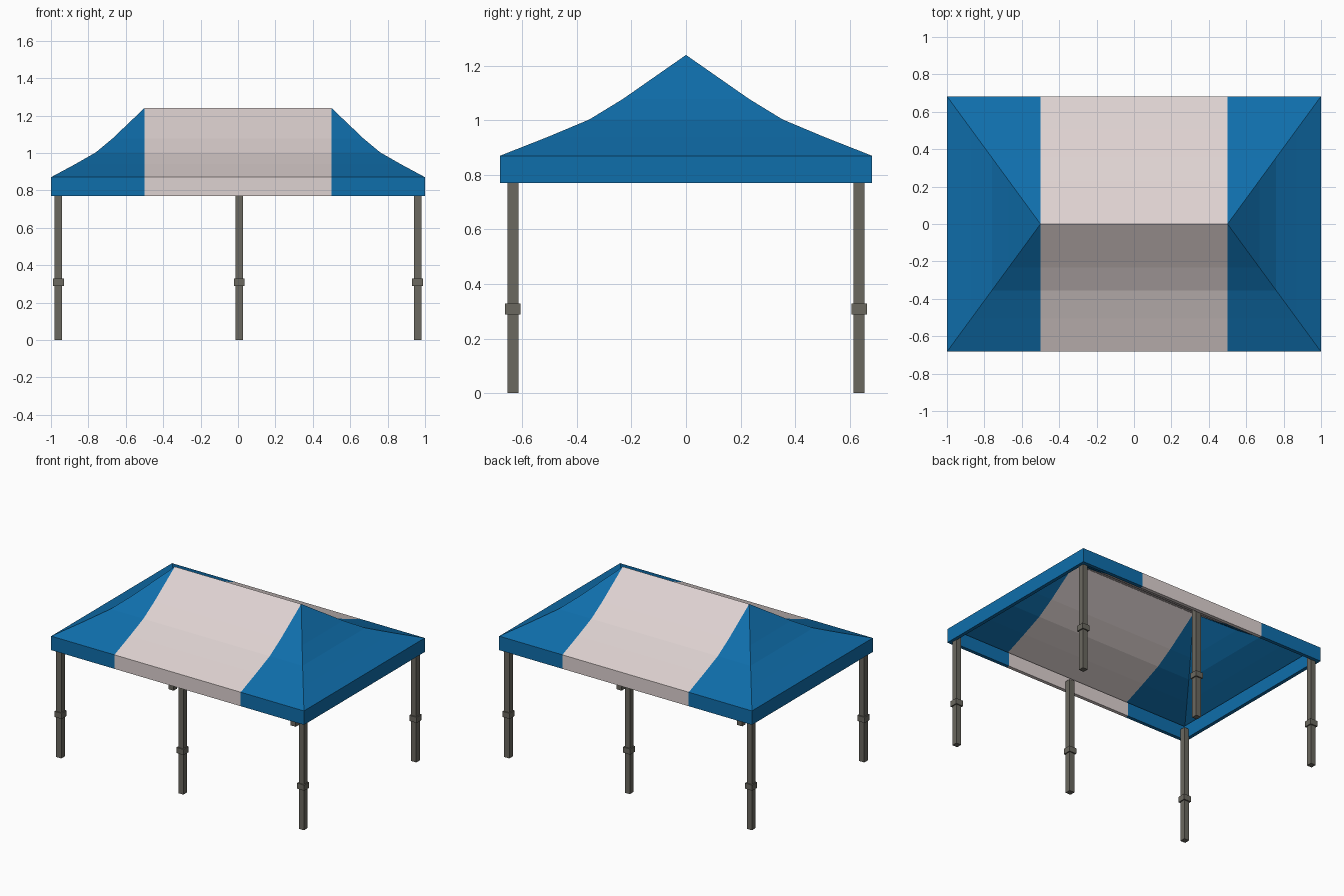
import bpy, bmesh

if "Cube" in bpy.data.objects:
    bpy.data.objects.remove(bpy.data.objects["Cube"])


def material(name, rgb):
    m = bpy.data.materials.new(name)
    m.diffuse_color = (*rgb, 1)
    m.use_nodes = True
    m.node_tree.nodes["Principled BSDF"].inputs["Base Color"].default_value = m.diffuse_color
    return m


BLUE = material("blue fabric", (0.0048, 0.156, 0.41))
WHITE = material("off white fabric", (0.73, 0.645, 0.638))
METAL = material("dark grey metal", (0.145, 0.138, 0.115))

RIDGE = 0.5                # half length of the ridge and white panel
HX, HY = 1.0, 0.683        # half size at the eaves


def add_object(name, bm, mats):
    me = bpy.data.meshes.new(name)
    bm.to_mesh(me)
    bm.free()
    for m in mats:
        me.materials.append(m)
    ob = bpy.data.objects.new(name, me)
    bpy.context.collection.objects.link(ob)
    return ob


# Canopy: rectangular rings, from inside the hem, round the valance, up to the ridge
def ring(bm, hx, hy, z):
    pts = [(-hx, -hy), (-RIDGE, -hy), (RIDGE, -hy), (hx, -hy),
           (hx, hy), (RIDGE, hy), (-RIDGE, hy), (-hx, hy)]
    return [bm.verts.new((x, y, z)) for x, y in pts]


bm = bmesh.new()
HEM = 0.025
rings = [ring(bm, HX - HEM, HY - HEM, 0.868),
         ring(bm, HX - HEM, HY - HEM, 0.77),
         ring(bm, HX, HY, 0.77)]
for t, z in [(1, 0.87), (0.74, 0.94), (0.52, 1.003), (0.34, 1.078), (0, 1.24)]:
    rings.append(ring(bm, RIDGE + (HX - RIDGE) * t, HY * t, z))
for a, b in zip(rings, rings[1:]):
    for i in range(8):
        j = (i + 1) % 8
        bm.faces.new((a[i], a[j], b[j], b[i]))
bmesh.ops.remove_doubles(bm, verts=bm.verts, dist=0.0005)
bmesh.ops.dissolve_degenerate(bm, edges=bm.edges, dist=0.0005)
# White middle panel
for f in bm.faces:
    f.material_index = int(all(abs(v.co.x) < RIDGE + 0.001 for v in f.verts))
add_object("canopy", bm, [BLUE, WHITE])


# Legs with clamp collars
def box(name, x, y, z0, z1, w):
    bm = bmesh.new()
    bmesh.ops.create_cube(bm, size=1)
    for v in bm.verts:
        v.co = (x + v.co.x * w, y + v.co.y * w, z0 + (v.co.z + 0.5) * (z1 - z0))
    add_object(name, bm, [METAL])


for side, y in (("front", -0.635), ("back", 0.635)):
    for place, x in (("left", -0.96), ("middle", 0.006), ("right", 0.96)):
        box(f"{side}_{place}_leg", x, y, 0, 0.83, 0.04)
        box(f"{side}_{place}_collar", x, y, 0.288, 0.328, 0.057)
